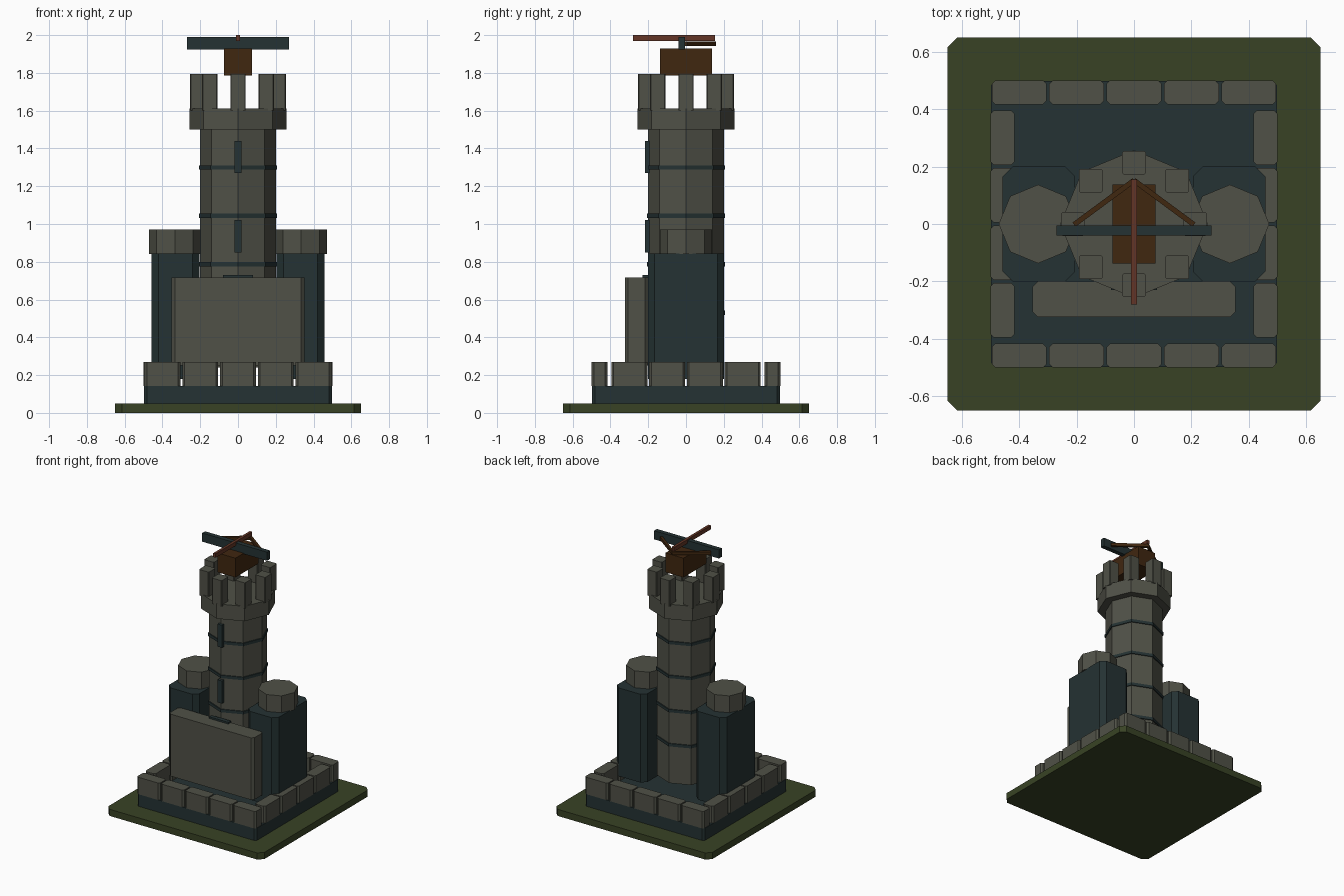
import bpy, math

if "Cube" in bpy.data.objects:
    bpy.data.objects.remove(bpy.data.objects["Cube"])

def material(name, rgb):
    m = bpy.data.materials.new(name)
    m.diffuse_color = (*rgb, 1)
    m.use_nodes = True
    m.node_tree.nodes["Principled BSDF"].inputs["Base Color"].default_value = m.diffuse_color
    return m

STONE = material("grey stone", (0.080, 0.082, 0.063))
SLATE = material("dark slate", (0.018, 0.032, 0.033))
GRASS = material("grass green", (0.040, 0.055, 0.018))
WOOD = material("dark wood", (0.051, 0.020, 0.005))
RED = material("red wood", (0.125, 0.036, 0.019))

def prism(name, outline, z0, z1, mat):
    """Extrude a counter-clockwise outline from z0 to z1."""
    n = len(outline)
    verts = [(x, y, z) for z in (z0, z1) for x, y in outline]
    faces = [tuple(reversed(range(n))), tuple(range(n, 2 * n))]
    faces += [(i, (i + 1) % n, n + (i + 1) % n, n + i) for i in range(n)]
    me = bpy.data.meshes.new(name)
    me.from_pydata(verts, [], faces)
    me.materials.append(mat)
    ob = bpy.data.objects.new(name, me)
    bpy.context.collection.objects.link(ob)
    return ob

def box(name, cx, cy, w, d, z0, z1, mat, c=0.0):
    """Box with chamfered upright edges."""
    a, b = w / 2, d / 2
    if c:
        pts = [(-a + c, -b), (a - c, -b), (a, -b + c), (a, b - c),
               (a - c, b), (-a + c, b), (-a, b - c), (-a, -b + c)]
    else:
        pts = [(-a, -b), (a, -b), (a, b), (-a, b)]
    return prism(name, [(cx + x, cy + y) for x, y in pts], z0, z1, mat)

def octagon(name, cx, r, z0, z1, mat):
    pts = [(cx + r * math.cos(i * math.pi / 4), r * math.sin(i * math.pi / 4)) for i in range(8)]
    return prism(name, pts, z0, z1, mat)

# Ground and foundation
box("ground_slab", 0, 0, 1.3, 1.3, 0, 0.05, GRASS, 0.035)
box("foundation", 0, 0, 0.995, 0.995, 0.05, 0.142, SLATE, 0.015)

# Low wall of stone blocks
for s in (-1, 1):
    for i in range(5):
        box("wall_block", -0.4 + 0.2 * i, s * 0.458, 0.19, 0.084, 0.142, 0.27, STONE, 0.012)
    for i in range(4):
        box("wall_block_side", s * 0.458, -0.3 + 0.2 * i, 0.084, 0.19, 0.142, 0.27, STONE, 0.012)

# Main tower with bands and crown
octagon("main_tower", 0, 0.2, 0.24, 1.51, STONE)
for z in (0.53, 0.787, 1.044, 1.30):
    octagon("tower_band", 0, 0.207, z - 0.011, z + 0.011, SLATE)
octagon("tower_crown", 0, 0.257, 1.50, 1.612, STONE)
for i in range(8):
    a = i * math.pi / 4
    box("merlon", 0.213 * math.cos(a), 0.213 * math.sin(a), 0.082, 0.082, 1.60, 1.795, STONE, 0.005)

# Arrow slits and door on the front
for z in (0.935, 1.355):
    box("arrow_slit", 0, -0.205, 0.038, 0.026, z - 0.085, z + 0.085, SLATE)
box("door", 0, -0.215, 0.16, 0.03, 0.30, 0.73, SLATE)

# Front gatehouse block
box("gatehouse", 0, -0.262, 0.705, 0.124, 0.25, 0.717, STONE, 0.018)

# Side towers with stone caps
for s in (-1, 1):
    box("side_tower", s * 0.331, 0, 0.252, 0.402, 0.18, 0.845, SLATE, 0.035)
    octagon("side_tower_cap", s * 0.334, 0.137, 0.84, 0.972, STONE)

# Bolt thrower on the roof
box("thrower_body", 0, 0, 0.15, 0.276, 1.785, 1.93, WOOD)
box("thrower_bow", 0, -0.023, 0.54, 0.034, 1.925, 1.99, SLATE)
box("thrower_bolt", 0, -0.063, 0.02, 0.435, 1.97, 2.0, RED)
for s in (-1, 1):
    ob = box("bow_string", 0, 0, 0.26, 0.018, 1.942, 1.965, WOOD)
    ob.location = (s * 0.104, 0.075, 0)
    ob.rotation_euler.z = -s * math.atan2(0.155, 0.21)
